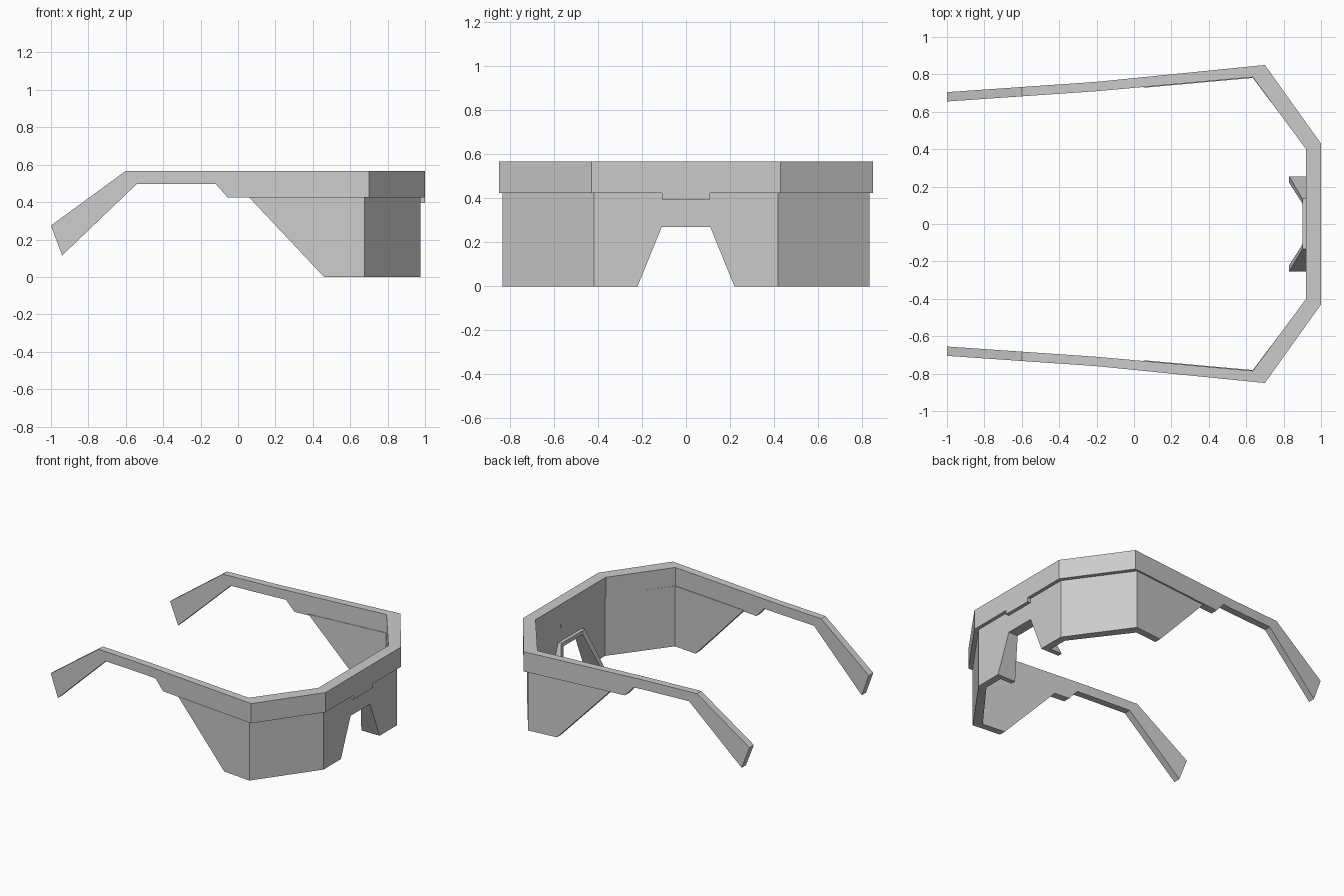
import bpy, bmesh

if "Cube" in bpy.data.objects:
    bpy.data.objects.remove(bpy.data.objects["Cube"])

grey = bpy.data.materials.new("grey plastic")
grey.diffuse_color = (0.6, 0.6, 0.6, 1)
grey.use_nodes = True
grey.node_tree.nodes["Principled BSDF"].inputs["Base Color"].default_value = grey.diffuse_color


def sweep(name, sections):
    """Skin a row of four-cornered sections and cap both ends."""
    bm = bmesh.new()
    rings = [[bm.verts.new(p) for p in s] for s in sections]
    for a, b in zip(rings, rings[1:]):
        for i in range(4):
            j = (i + 1) % 4
            bm.faces.new((a[i], a[j], b[j], b[i]))
    bm.faces.new(rings[0])
    bm.faces.new(rings[-1])
    bmesh.ops.remove_doubles(bm, verts=bm.verts, dist=1e-5)
    bmesh.ops.recalc_face_normals(bm, faces=bm.faces)
    mesh = bpy.data.meshes.new(name)
    bm.to_mesh(mesh)
    bm.free()
    mesh.materials.append(grey)
    ob = bpy.data.objects.new(name, mesh)
    bpy.context.collection.objects.link(ob)


def mirrored(sections):
    """Prepend the same sections reflected across y = 0."""
    return [[(x, -y, z) for x, y, z in s] for s in reversed(sections)] + sections


def section(outer, inner, low, high):
    return [(*outer, high), (*outer, low), (*inner, low), (*inner, high)]


def along(x, corner):
    """Sideways position of a temple surface at a given x."""
    (x0, y0), (x1, y1), (x2, y2) = corner
    if x > x1:
        return y1 + (y0 - y1) * (x - x1) / (x0 - x1)
    return y2 + (y1 - y2) * (x - x2) / (x1 - x2)


OUTER = ((0.70, 0.85), (-0.2, 0.76), (-1.0, 0.705))
INNER = ((0.635, 0.785), (-0.2, 0.71), (-1.0, 0.655))


def side(x_high, high, x_low, low, cut_out=0.0, cut_in=0.0):
    """Section of the temple side, top and bottom edges placed separately."""
    def o(x): return along(x, OUTER) - cut_out
    def i(x): return along(x, INNER) - cut_in
    return [(x_high, o(x_high), high), (x_low, o(x_low), low),
            (x_low, i(x_low), low), (x_high, i(x_high), high)]


# Frame: brow bar with a centre tab, angled corners and bent temples
TOP, BROW = 0.567, 0.425
sweep("frame", mirrored([
    section((1.0, 0.11), (0.92, 0.11), 0.395, TOP),
    section((1.0, 0.11), (0.92, 0.11), BROW, TOP),
    section((1.0, 0.43), (0.92, 0.40), BROW, TOP),
    section(OUTER[0], INNER[0], BROW, TOP),
    side(-0.055, TOP, -0.055, BROW),
    side(-0.12, TOP, -0.12, 0.498),
    side(-0.2, TOP, -0.2, 0.498),
    side(-0.6, TOP, -0.54, 0.498),
    side(-1.0, 0.275, -0.94, 0.115),
]))

# Wraparound lens with a nose notch and slanted side edges
LT = 0.435
sweep("lens", mirrored([
    section((0.975, 0.11), (0.924, 0.11), 0.27, LT),
    section((0.975, 0.22), (0.924, 0.22), 0.0, LT),
    section((0.975, 0.418), (0.924, 0.398), 0.0, LT),
    section((0.675, 0.835), (0.635, 0.781), 0.0, LT),
    side(0.46, LT, 0.46, 0.0, 0.012, 0.004),
    side(0.05, LT, 0.06, BROW, 0.012, 0.004),
]))

# Nose rest: arch behind the notch, its legs deepening toward the bottom
sweep("nose_rest", mirrored([
    [(0.93, 0.11, 0.27), (0.93, 0.135, 0.30), (0.90, 0.135, 0.30), (0.90, 0.11, 0.27)],
    [(0.93, 0.22, 0.0), (0.93, 0.255, 0.0), (0.83, 0.255, 0.0), (0.83, 0.22, 0.0)],
]))
